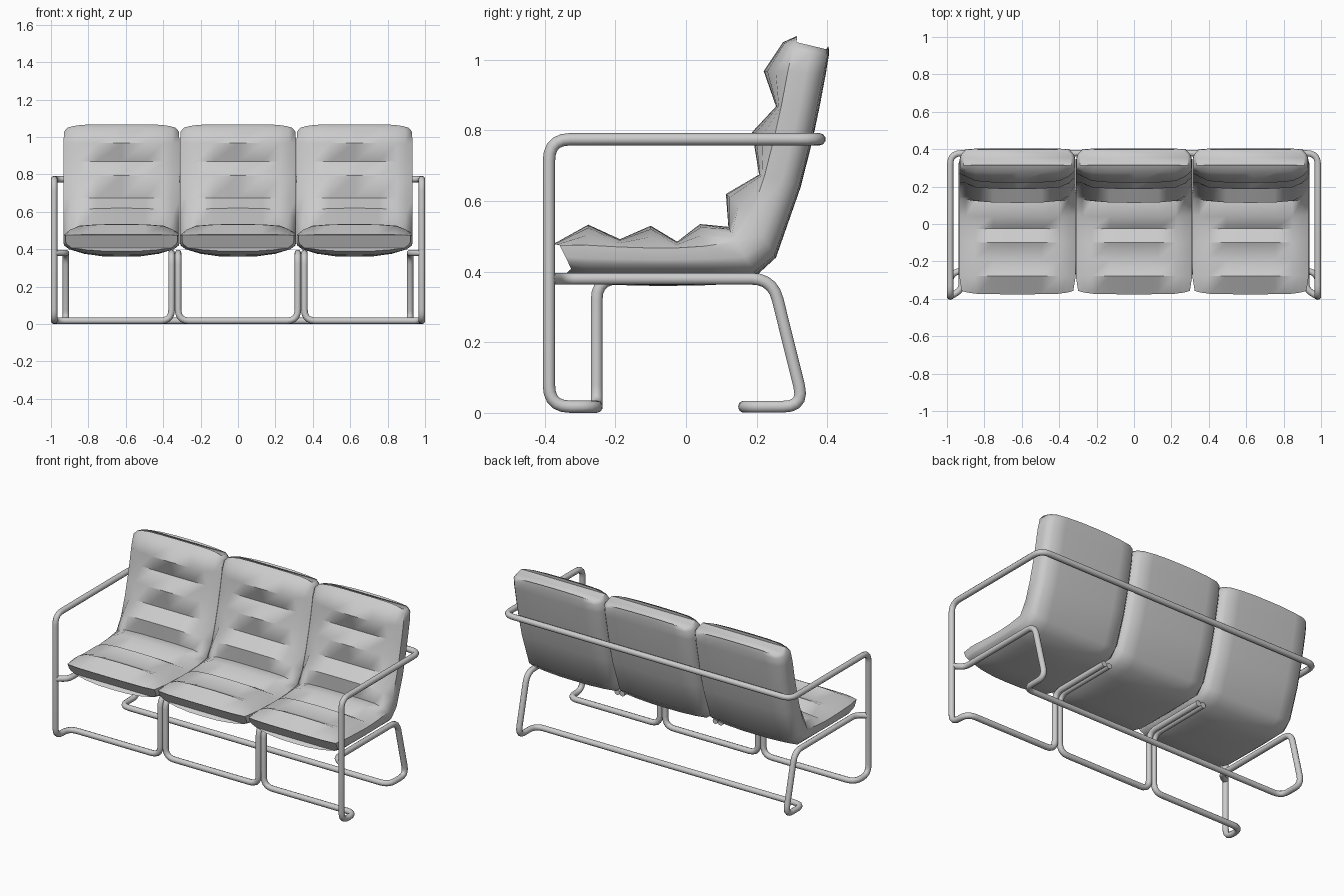
import bpy, math
from mathutils import Vector

if "Cube" in bpy.data.objects:
    bpy.data.objects.remove(bpy.data.objects["Cube"])

R = 0.0175   # tube radius
HW = 0.311   # half width of a cushion


def tube(name, pts, trim=0.06):
    """Round tube along a path whose corners are rounded."""
    pts = [Vector(p) for p in pts]
    path = [pts[0]]
    for a, p, b in zip(pts, pts[1:], pts[2:]):
        d = min(trim, (a - p).length * 0.48, (b - p).length * 0.48)
        s, e = p + (a - p).normalized() * d, p + (b - p).normalized() * d
        for i in range(6):
            t = i / 5
            path.append(s * (1 - t) ** 2 + p * (2 * t * (1 - t)) + e * t * t)
    path.append(pts[-1])
    cu = bpy.data.curves.new(name, 'CURVE')
    cu.dimensions = '3D'
    cu.bevel_depth = R
    cu.bevel_resolution = 3
    cu.use_fill_caps = True
    sp = cu.splines.new('POLY')
    sp.points.add(len(path) - 1)
    for q, v in zip(sp.points, path):
        q.co = (*v, 1)
    ob = bpy.data.objects.new(name, cu)
    bpy.context.collection.objects.link(ob)
    bpy.ops.object.select_all(action='DESELECT')
    ob.select_set(True)
    bpy.context.view_layer.objects.active = ob
    bpy.ops.object.convert(target='MESH')
    bpy.ops.object.shade_smooth_by_angle(angle=math.radians(50))


def mirrored(half):
    """Complete a path symmetrically about x = 0."""
    return half + [(-x, y, z) for x, y, z in reversed(half)]


# Arms, back rail, front legs and outer front floor loops: one long tube
tube("arm_frame", mirrored([
    (-.355, .17, .38), (-.355, -.253, .38), (-.355, -.253, R), (-.983, -.253, R),
    (-.983, -.388, R), (-.983, -.388, .775), (-.983, .378, .775)]))

# Middle front loop with seat bearers
tube("middle_front_loop", mirrored([
    (-.32, .17, .38), (-.32, -.253, .38), (-.32, -.253, R)]))

# Seat side rails, rear legs and rear floor bar
tube("rear_leg_frame", mirrored([
    (-.983, -.388, .38), (-.92, -.35, .38), (-.92, .245, .38),
    (-.92, .335, R), (-.92, .165, R)]))

# Cushion stations (y, z): padded centre, side seam, rear edge, rear centre; width
STATIONS = [
    ((-.376, .478), (-.358, .475), (-.325, .408), (-.345, .39), .96),
    ((-.277, .533), (-.28, .475), (-.27, .40), (-.27, .368), 1),
    ((-.187, .492), (-.19, .47), (-.19, .40), (-.19, .362), 1),
    ((-.10, .53), (-.10, .467), (-.10, .40), (-.10, .36), 1),
    ((-.025, .485), (-.03, .467), (-.03, .40), (-.03, .36), 1),
    ((.04, .535), (.05, .472), (.07, .40), (.08, .362), 1),
    ((.12, .527), (.14, .485), (.195, .40), (.195, .385), 1),
    ((.113, .62), (.185, .56), (.25, .445), (.255, .44), 1),
    ((.207, .675), (.222, .67), (.32, .64), (.325, .64), 1),
    ((.187, .795), (.25, .78), (.352, .77), (.358, .77), 1),
    ((.255, .868), (.27, .87), (.372, .87), (.379, .87), 1),
    ((.22, .968), (.288, .965), (.39, .96), (.396, .96), 1),
    ((.275, 1.05), (.302, 1.03), (.401, 1.01), (.405, 1.015), .985),
    ((.315, 1.068), (.313, 1.05), (.397, 1.03), (.404, 1.04), .93),
]


def cushion(name, cx):
    verts, faces = [], []
    for f, e, b, c, w in STATIONS:
        f, e, b, c = map(Vector, (f, e, b, c))
        half = [(.13, f.lerp(e, .03)), (.225, f.lerp(e, .15)), (.275, f.lerp(e, .5)),
                (HW, e), (HW, e.lerp(b, .5)), (HW - .005, e.lerp(b, .7)),
                (.28, b), (.2, b.lerp(c, .6)), (.1, b.lerp(c, .95))]
        ring = [(0, f)] + half + [(0, c)] + [(-x, p) for x, p in reversed(half)]
        verts += [(cx + x * w, p.x, p.y) for x, p in ring]
    n = len(ring)
    for i in range(len(STATIONS) - 1):
        for j in range(n):
            k = (j + 1) % n
            faces.append((i * n + j, i * n + k, (i + 1) * n + k, (i + 1) * n + j))
    # front and top closures as strips across the width
    last = (len(STATIONS) - 1) * n
    h = n // 2
    for j in range(h):
        a, b, c, d = j, j + 1, (n - j - 1) % n, (n - j) % n
        quad = [a, b, c, d]
        quad = list(dict.fromkeys(quad))
        if len(quad) > 2:
            faces.append(tuple(reversed(quad)))
            faces.append(tuple(last + q for q in quad))
    me = bpy.data.meshes.new(name)
    me.from_pydata(verts, [], faces)
    me.validate()
    ob = bpy.data.objects.new(name, me)
    bpy.context.collection.objects.link(ob)
    bpy.ops.object.select_all(action='DESELECT')
    ob.select_set(True)
    bpy.context.view_layer.objects.active = ob
    bpy.ops.object.mode_set(mode='EDIT')
    bpy.ops.mesh.select_all(action='SELECT')
    bpy.ops.mesh.normals_make_consistent(inside=False)
    bpy.ops.object.mode_set(mode='OBJECT')
    bpy.ops.object.shade_smooth_by_angle(angle=math.radians(50))


for label, cx in (("left", -.623), ("middle", 0), ("right", .623)):
    cushion(label + "_cushion", cx)
